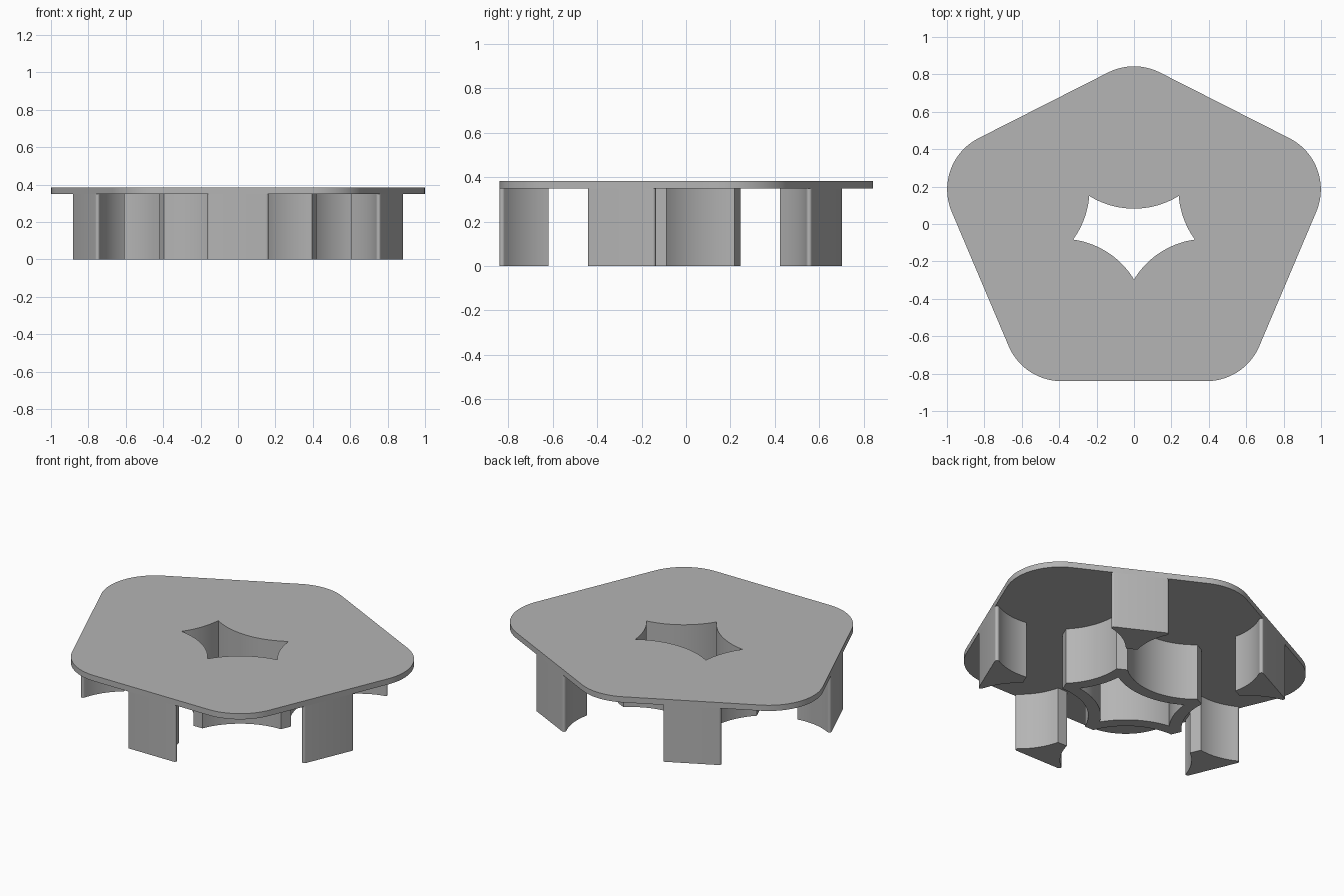
import bpy, bmesh, math
from mathutils import Vector as V

if "Cube" in bpy.data.objects:
    bpy.data.objects.remove(bpy.data.objects["Cube"])

# Shared dimensions
CENTRES = [V(p) for p in ((0, .536), (-.692, .185), (-.3875, -.533), (.3875, -.533), (.692, .185))]
PLATE_R = .307      # corner radius of the plate
HOLE_R = .454       # arcs of the star-shaped opening
TUBE_R = .385       # outer arcs of the star-shaped tube
TUBE_CUT = .144     # where the tube points are cut flat
POST_R = .366       # hollow sides of the posts
POST_TIP = .087     # where the post tips are cut flat
FILLET = .0124      # rounding of the post corners
Z_UNDER, Z_TOP = .349, .384

grey = bpy.data.materials.new("grey")
grey.diffuse_color = (.46, .46, .46, 1)
grey.use_nodes = True
grey.node_tree.nodes["Principled BSDF"].inputs["Base Color"].default_value = grey.diffuse_color


def arc(c, start, end, steps):
    """Points on a circle around c, the short way from start to end."""
    a = math.atan2(start.y - c.y, start.x - c.x)
    b = math.atan2(end.y - c.y, end.x - c.x)
    sweep = (b - a + math.pi) % (2 * math.pi) - math.pi
    r = (start - c).length
    return [c + V((math.cos(a + sweep * i / steps), math.sin(a + sweep * i / steps))) * r
            for i in range(steps + 1)]


def inward(t):
    return V((-t.y, t.x))


def extrude(name, loops, z0, z1):
    """Solid from an outline and optional hole outlines."""
    bm = bmesh.new()
    edges = []
    for pts in loops:
        vs = [bm.verts.new((p.x, p.y, z0)) for p in pts]
        edges += [bm.edges.new((v, vs[i - 1])) for i, v in enumerate(vs)]
    bmesh.ops.triangle_fill(bm, edges=edges, use_beauty=True, use_dissolve=False)
    res = bmesh.ops.extrude_face_region(bm, geom=bm.faces[:], use_keep_orig=True)
    top = [g for g in res["geom"] if isinstance(g, bmesh.types.BMVert)]
    bmesh.ops.translate(bm, verts=top, vec=(0, 0, z1 - z0))
    bmesh.ops.recalc_face_normals(bm, faces=bm.faces[:])
    me = bpy.data.meshes.new(name)
    bm.to_mesh(me)
    bm.free()
    me.materials.append(grey)
    ob = bpy.data.objects.new(name, me)
    bpy.context.collection.objects.link(ob)
    bpy.ops.object.select_all(action='DESELECT')
    ob.select_set(True)
    bpy.context.view_layer.objects.active = ob
    bpy.ops.object.shade_smooth_by_angle(angle=math.radians(25))
    return ob


def star(radius, cut=None):
    """Five inward-bulging arcs; points are sharp, or flat at the given offset."""
    pts = []
    for i, c in enumerate(CENTRES):
        ends = []
        for other, sign in ((CENTRES[i - 1], -1), (CENTRES[(i + 1) % 5], 1)):
            d = other - c
            t = d.normalized()
            h = cut or math.sqrt(radius ** 2 - d.length_squared / 4)
            ends.append(c + t * math.sqrt(radius ** 2 - h * h) + inward(t * sign) * h)
        a = arc(c, ends[0], ends[1], 20)
        pts += a if cut else a[:-1]
    return pts


# Top plate: rounded pentagon with the star opening
outline = []
for i, c in enumerate(CENTRES):
    n0 = -inward((c - CENTRES[i - 1]).normalized())
    n1 = -inward((CENTRES[(i + 1) % 5] - c).normalized())
    outline += arc(c, c + n0 * PLATE_R, c + n1 * PLATE_R, 20)
hole = star(HOLE_R)
extrude("top_plate", [outline, hole], Z_UNDER, Z_TOP)

# Central tube under the opening
extrude("star_tube", [star(TUBE_R, TUBE_CUT), hole], 0, Z_UNDER)

# Outer posts: flat outside, hollow sides, rounded corners
for i, a in enumerate(CENTRES):
    b = CENTRES[(i + 1) % 5]
    t, mid = (b - a).normalized(), (a + b) / 2
    out = -inward(t)
    c = V(((b - a).length / 2, 0))
    f = V((c.x - math.sqrt((POST_R + FILLET) ** 2 - (PLATE_R - FILLET) ** 2), PLATE_R - FILLET))
    touch = c + (f - c) * POST_R / (POST_R + FILLET)
    tip = V((c.x - math.sqrt(POST_R ** 2 - POST_TIP ** 2), POST_TIP))
    half = arc(f, f + V((0, FILLET)), touch, 10) + arc(c, touch, tip, 14)[1:]
    profile = half + [V((-p.x, p.y)) for p in reversed(half)]
    extrude(f"post_{i + 1}", [[mid + t * p.x + out * p.y for p in profile]], 0, Z_UNDER)
